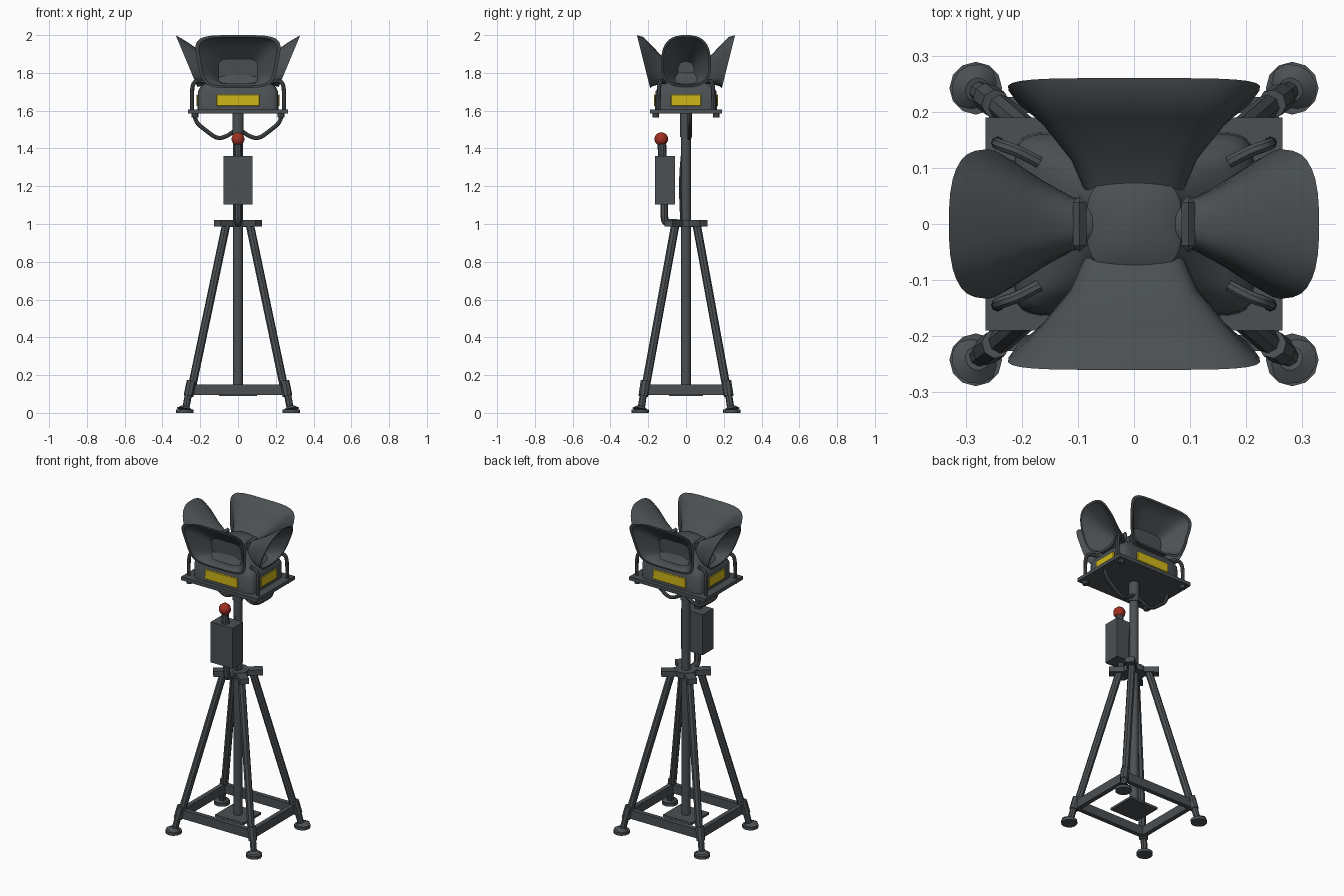
import bpy, bmesh, math
from mathutils import Vector, Matrix

if "Cube" in bpy.data.objects:
    bpy.data.objects.remove(bpy.data.objects["Cube"])


def material(name, rgb):
    m = bpy.data.materials.new(name)
    m.use_nodes = True
    m.diffuse_color = (*rgb, 1)
    node = next(n for n in m.node_tree.nodes if n.type == "BSDF_PRINCIPLED")
    node.inputs["Base Color"].default_value = (*rgb, 1)
    return m


GREY = material("dark grey metal", (0.07, 0.08, 0.087))
YELLOW = material("yellow label", (0.62, 0.47, 0.01))
RED = material("red knob", (0.35, 0.03, 0.015))


def finish(obj, mat):
    obj.data.materials.append(mat)
    bpy.ops.object.select_all(action="DESELECT")
    obj.select_set(True)
    bpy.context.view_layer.objects.active = obj
    bpy.ops.object.shade_smooth_by_angle(angle=math.radians(35))
    return obj


def from_bmesh(name, bm, mat):
    bmesh.ops.recalc_face_normals(bm, faces=bm.faces)
    mesh = bpy.data.meshes.new(name)
    bm.to_mesh(mesh)
    bm.free()
    obj = bpy.data.objects.new(name, mesh)
    bpy.context.collection.objects.link(obj)
    return finish(obj, mat)


def box(name, centre, size, mat=GREY, turn=0, bevel=0):
    bm = bmesh.new()
    bmesh.ops.create_cube(bm, size=1, matrix=Matrix.Translation(centre)
                          @ Matrix.Rotation(turn, 4, "Z")
                          @ Matrix.Diagonal((*size, 1)))
    if bevel:
        bmesh.ops.bevel(bm, geom=bm.edges[:], offset=bevel, segments=1, affect="EDGES")
    return from_bmesh(name, bm, mat)


def rod(name, a, b, r1, r2=None, sides=10):
    a, b = Vector(a), Vector(b)
    bm = bmesh.new()
    place = Matrix.Translation((a + b) / 2) @ (b - a).to_track_quat("Z", "Y").to_matrix().to_4x4()
    bmesh.ops.create_cone(bm, cap_ends=True, segments=sides, radius1=r1,
                          radius2=r1 if r2 is None else r2, depth=(b - a).length, matrix=place)
    return from_bmesh(name, bm, GREY)


def tube(name, points, radius):
    curve = bpy.data.curves.new(name, "CURVE")
    curve.dimensions = "3D"
    curve.bevel_depth, curve.bevel_resolution = radius, 2
    curve.resolution_u, curve.use_fill_caps = 5, True
    spline = curve.splines.new("NURBS")
    spline.points.add(len(points) - 1)
    for p, co in zip(spline.points, points):
        p.co = (*co, 1)
    spline.use_endpoint_u, spline.order_u = True, 3
    obj = bpy.data.objects.new(name, curve)
    bpy.context.collection.objects.link(obj)
    bpy.ops.object.select_all(action="DESELECT")
    obj.select_set(True)
    bpy.context.view_layer.objects.active = obj
    bpy.ops.object.convert(target="MESH")
    return finish(bpy.context.view_layer.objects.active, GREY)


def loft(name, rings):
    bm = bmesh.new()
    loops = [[bm.verts.new(p) for p in ring] for ring in rings]
    for a, b in zip(loops, loops[1:]):
        for i in range(len(a)):
            j = (i + 1) % len(a)
            bm.faces.new((a[i], a[j], b[j], b[i]))
    bm.faces.new(loops[0])
    bm.faces.new(loops[-1])
    return from_bmesh(name, bm, GREY)


def superellipse(power, count=28):
    def bend(v):
        return math.copysign(abs(v) ** (2 / power), v)
    angles = [2 * math.pi * (i + 0.5) / count for i in range(count)]
    return [(bend(math.cos(t)), bend(math.sin(t))) for t in angles]


def horn(name, turn, power, stations):
    """Each station: reach at top and bottom, low z, high z, half width at top and bottom."""
    spin = Matrix.Rotation(turn, 3, "Z")

    def ring(station, shrink):
        top, low, z0, z1, wide_top, wide_low = station
        out = []
        for u, v in superellipse(power):
            u, v = u * shrink, v * shrink
            k = (v + 1) / 2
            out.append(spin @ Vector((u * (wide_low + (wide_top - wide_low) * k),
                                      -(low + (top - low) * k), z0 + (z1 - z0) * k)))
        return out
    outer = [ring(s, 1) for s in reversed(stations)]
    inner = [ring(s, 0.92) for s in stations[:-1]]
    return loft(name, outer + inner)


# Four-way horn head
WIDE = [(0.26, 0.19, 1.72, 2.0, 0.24, 0.19), (0.225, 0.175, 1.73, 1.99, 0.205, 0.165),
        (0.19, 0.155, 1.735, 1.955, 0.175, 0.14), (0.12, 0.11, 1.735, 1.88, 0.115, 0.11),
        (0.04, 0.04, 1.73, 1.84, 0.08, 0.08)]
NARROW = [(0.33, 0.215, 1.725, 2.0, 0.125, 0.14), (0.27, 0.195, 1.73, 1.965, 0.11, 0.12),
          (0.19, 0.155, 1.735, 1.91, 0.075, 0.085), (0.11, 0.11, 1.74, 1.865, 0.045, 0.05),
          (0.05, 0.05, 1.74, 1.85, 0.04, 0.045)]
for label, turn in (("front", 0), ("back", math.pi)):
    horn(label + "_horn", turn, 4.5, WIDE)
for label, side in (("left", 1), ("right", -1)):
    horn(label + "_horn", side * math.pi / 2, 2.7, NARROW)
    box(label + "_throat_flange", (side * 0.097, 0, 1.81), (0.024, 0.1, 0.13), bevel=0.012)

# Housing rising into the central hub
levels = ((1.6, 0.215, 0.165), (1.70, 0.213, 0.162), (1.725, 0.2, 0.148),
          (1.755, 0.165, 0.125), (1.80, 0.11, 0.11), (1.85, 0.085, 0.085), (1.868, 0.05, 0.05))
loft("housing", [[Vector((u * w, v * d, z)) for u, v in superellipse(9 if z < 1.76 else 3)]
                 for z, w, d in levels])
box("head_plate", (0, 0, 1.595), (0.53, 0.38, 0.022))

# Yellow labels on the four housing sides
for side in (-1, 1):
    box("long_label", (0, side * 0.166, 1.655), (0.23, 0.008, 0.062), YELLOW, bevel=0.003)
    box("short_label", (side * 0.216, 0, 1.655), (0.008, 0.16, 0.062), YELLOW, bevel=0.003)

# Corner pieces: conduit, bolt, leg, collar post and foot
for sx in (-1, 1):
    for sy in (-1, 1):
        def at(x, y, z):
            return (sx * x, sy * y, z)
        tube("corner_conduit", [at(0.243, 0.145, 1.6), at(0.245, 0.145, 1.69),
                                at(0.238, 0.14, 1.75), at(0.205, 0.13, 1.76),
                                at(0.17, 0.11, 1.75)], 0.011)
        rod("conduit_bolt", at(0.228, 0.16, 1.565), at(0.228, 0.16, 1.59), 0.018, sides=8)
        rod("leg", at(0.245, 0.215, 0.13), at(0.062, 0.056, 1.0), 0.022, sides=8)
        rod("leg_socket", at(0.262, 0.226, 0.09), at(0.246, 0.214, 0.168), 0.026, sides=8)
        rod("foot_stem", at(0.278, 0.238, 0.015), at(0.26, 0.224, 0.11), 0.019, sides=8)
        rod("foot_pad", at(0.282, 0.242, 0), at(0.282, 0.242, 0.018), 0.047, sides=12)
        rod("foot_cone", at(0.282, 0.242, 0.018), at(0.279, 0.239, 0.034), 0.044, 0.022, 12)
        box("bracket_arm", at(0.06, 0.05, 1.003), (0.13, 0.055, 0.034),
            turn=sx * sy * math.atan2(0.05, 0.06))

# Base frame
for side in (-1, 1):
    box("long_rail", (0, side * 0.212, 0.122), (0.49, 0.028, 0.056))
    box("short_rail", (side * 0.244, 0, 0.122), (0.028, 0.43, 0.056))
box("pole_foot_plate", (0, 0, 0.096), (0.2, 0.18, 0.014))

# Mast with collars
rod("mast", (0, 0, 0.1), (0, 0, 1.59), 0.026, sides=14)
rod("mast_collar", (0, 0, 1.46), (0, 0, 1.585), 0.031, sides=14)
rod("bracket_hub", (0, 0, 0.985), (0, 0, 1.022), 0.065, sides=12)
tube("mast_cable", [(0.01, -0.025, 1.02), (0.012, -0.032, 1.15),
                    (0.006, -0.03, 1.28), (0, -0.022, 1.36)], 0.006)

# Hanging cables below the head plate
for side in (-1, 1):
    tube("hanging_cable", [(side * x, 0.018, z) for x, z in
                           ((0.23, 1.59), (0.232, 1.545), (0.17, 1.495),
                            (0.11, 1.45), (0.055, 1.465), (0.015, 1.495))], 0.011)

# Control box with elbow pipe and red knob
box("control_box", (0, -0.112, 1.232), (0.152, 0.106, 0.256))
tube("elbow_pipe", [(0, -0.115, 1.11), (0, -0.115, 1.05), (0, -0.112, 1.008),
                    (0, -0.07, 1.005), (0, -0.02, 1.005)], 0.02)
rod("knob_stem", (0, -0.125, 1.355), (0, -0.128, 1.43), 0.023)
bm = bmesh.new()
bmesh.ops.create_uvsphere(bm, u_segments=10, v_segments=7, radius=0.036,
                          matrix=Matrix.Translation((0, -0.131, 1.45)))
from_bmesh("red_knob", bm, RED)
